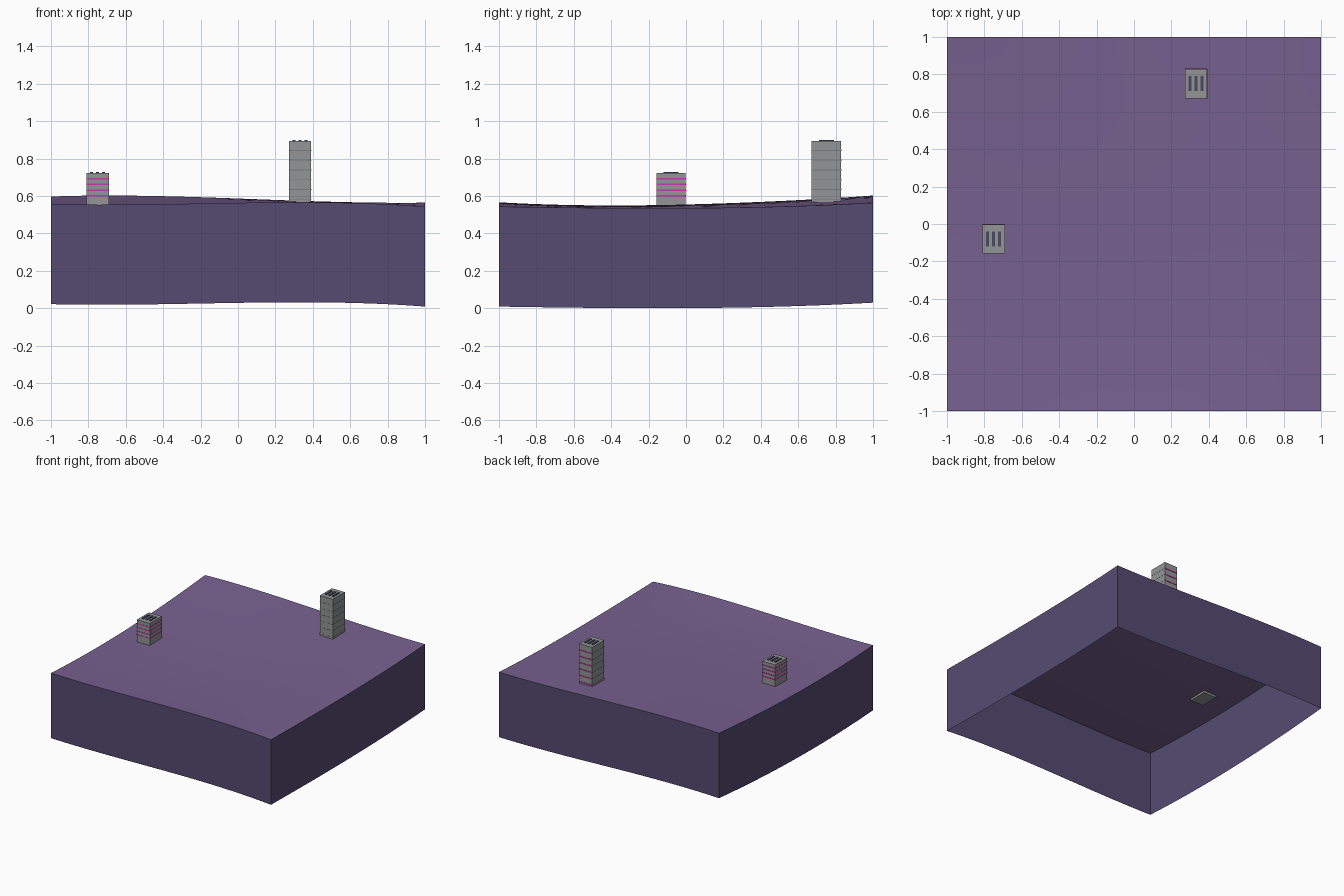
import bpy, bmesh
from math import radians
from mathutils import Matrix, Vector

cube = bpy.data.objects.get("Cube")
if cube:
    bpy.data.objects.remove(cube, do_unlink=True)


def material(name, rgb):
    lin = [((c / 255 + 0.055) / 1.055) ** 2.4 for c in rgb] + [1]
    m = bpy.data.materials.new(name)
    m.use_nodes = True
    m.diffuse_color = lin
    bsdf = m.node_tree.nodes["Principled BSDF"]
    bsdf.inputs["Base Color"].default_value = lin
    bsdf.inputs["Roughness"].default_value = 0.9
    return m


PURPLE = material("purple ground", (120, 97, 144))
INDIGO = material("indigo earth", (84, 75, 113))
GREY = material("concrete grey", (146, 149, 150))
DARK = material("dark vent", (74, 72, 100))
SEAM = material("seam grey", (120, 123, 125))
PINK = material("pink band", (200, 55, 175))


def finish(name, bm, mats):
    mesh = bpy.data.meshes.new(name)
    bm.to_mesh(mesh)
    bm.free()
    for m in mats:
        mesh.materials.append(m)
    ob = bpy.data.objects.new(name, mesh)
    bpy.context.collection.objects.link(ob)
    return ob


def add_box(bm, low, high, mat=0):
    low, high = Vector(low), Vector(high)
    place = Matrix.Translation((low + high) / 2) @ Matrix.Diagonal((*(high - low), 1))
    made = bmesh.ops.create_cube(bm, size=1, matrix=place)
    for f in {f for v in made["verts"] for f in v.link_faces}:
        f.material_index = mat


# Ground heights on a 4 x 4 lattice, rows from front to back
HEIGHTS = [(.556, .557, .566, .543),
           (.537, .545, .549, .535),
           (.552, .565, .560, .539),
           (.597, .597, .574, .564)]
KNOTS = (-1, -1 / 3, 1 / 3, 1)


def cubic(values, t):
    total = 0
    for i, value in enumerate(values):
        for j in range(4):
            if j != i:
                value *= (t - KNOTS[j]) / (KNOTS[i] - KNOTS[j])
        total += value
    return total


def height(x, y):
    return cubic([cubic(row, x) for row in HEIGHTS], y)


# Rolling ground with an open-bottomed skirt of constant depth
bm = bmesh.new()
bmesh.ops.create_grid(bm, x_segments=24, y_segments=24, size=1)
for v in bm.verts:
    v.co.z = height(v.co.x, v.co.y)
depth = min(v.co.z for v in bm.verts)
rim = [e for e in bm.edges if e.is_boundary]
skirt = bmesh.ops.extrude_edge_only(bm, edges=rim)["geom"]
for item in skirt:
    if isinstance(item, bmesh.types.BMVert):
        item.co.z -= depth
    elif isinstance(item, bmesh.types.BMFace):
        item.material_index = 1
bmesh.ops.recalc_face_normals(bm, faces=bm.faces)
if max(bm.faces, key=lambda f: f.calc_center_median().z).normal.z < 0:
    bmesh.ops.reverse_faces(bm, faces=bm.faces)
ground = finish("ground_block", bm, [PURPLE, INDIGO])
bpy.context.view_layer.objects.active = ground
ground.select_set(True)
bpy.ops.object.shade_smooth_by_angle(angle=radians(30))
ground.select_set(False)


def tower(name, x, y, top, pitch, floors, band, back_band):
    hx, hy, lip = 0.059, 0.078, 0.001
    base = height(x, y) - 0.015
    # Plain block with three roof vents
    bm = bmesh.new()
    add_box(bm, (x - hx, y - hy, base), (x + hx, y + hy, top))
    for i in (-1, 0, 1):
        cx = x + i * 0.032
        add_box(bm, (cx - 0.008, y - 0.04, top - 0.002), (cx + 0.008, y + 0.04, top + 0.005), 1)
    finish(name, bm, [GREY, DARK])
    # Thin floor bands round the block
    bm = bmesh.new()
    for k in range(1, floors + 1):
        z = top - k * pitch
        h = 0.004 if band is PINK else 0.002
        add_box(bm, (x - hx - lip, y - hy - lip, z - h), (x + hx + lip, y + hy + lip, z + h))
        add_box(bm, (x - hx, y + hy, z - 0.004), (x + hx, y + hy + 0.003, z + 0.004), 1)
    finish(name + "_bands", bm, [band, back_band])


tower("short_tower", -0.75, -0.08, 0.724, 0.031, 4, PINK, PINK)
tower("tall_tower", 0.332, 0.75, 0.895, 0.052, 6, SEAM, PINK)
